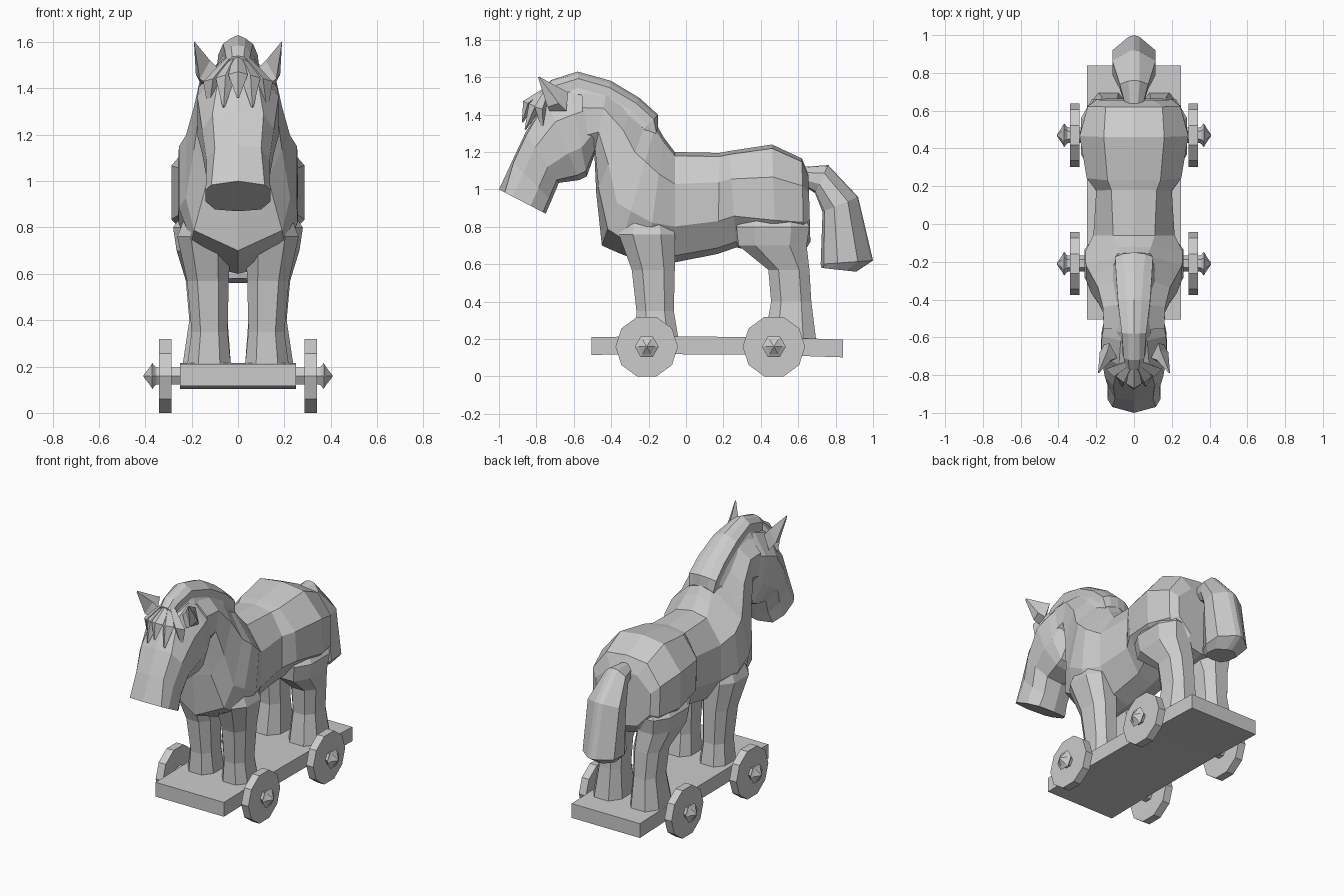
import bpy, bmesh, math
from mathutils import Vector

mat = bpy.data.materials.new("plain grey")
mat.diffuse_color = (0.6, 0.6, 0.6, 1)


def loft(name, rings, mirror=False):
    """Skin a list of equal-sized point rings, cap both ends, optionally mirror in x."""
    bm = bmesh.new()
    for s in ((1, -1) if mirror else (1,)):
        vs = [[bm.verts.new((p[0] * s, p[1], p[2])) for p in r] for r in rings]
        n = len(vs[0])
        for a, b in zip(vs, vs[1:]):
            for i in range(n):
                j = (i + 1) % n
                bm.faces.new((a[i], a[j], b[j], b[i]))
        bm.faces.new(vs[0])
        bm.faces.new(vs[-1])
    bmesh.ops.recalc_face_normals(bm, faces=bm.faces)
    me = bpy.data.meshes.new(name)
    bm.to_mesh(me)
    bm.free()
    me.materials.append(mat)
    ob = bpy.data.objects.new(name, me)
    bpy.context.collection.objects.link(ob)
    return ob


def section(top, bot, wt, wm, wb, kt=.93, kb=.88):
    """Ten-sided cross-section with a centre ridge, from a top to a bottom point in yz."""
    t, b = Vector((0, *top)), Vector((0, *bot))
    mid, h = (t + b) / 2, (t - b) / 2
    half = [(wt, kt), (wm, 0.42), (wm, -0.35), (wb, -kb)]
    pts = [(0, 1)] + half + [(0, -1)] + [(-x, k) for x, k in reversed(half)]
    return [mid + h * k + Vector((x, 0, 0)) for x, k in pts]


def leg_ring(z, y0, y1, x0, x1):
    """Horizontal rectangle with chamfered corners."""
    cx, cy, hx, hy = (x0 + x1) / 2, (y0 + y1) / 2, (x1 - x0) / 2, (y1 - y0) / 2
    shape = [(1, .5), (.5, 1), (-.5, 1), (-1, .5), (-1, -.5), (-.5, -1), (.5, -1), (1, -.5)]
    return [(cx + hx * a, cy + hy * b, z) for a, b in shape]


def disc(x, r, n, y, z):
    return [(x, y + r * math.cos(2 * math.pi * i / n), z + r * math.sin(2 * math.pi * i / n))
            for i in range(n)]


# Torso running from the rump forward into the chest and neck
loft("body_and_neck", [section(*r) for r in [
    ((.655, 1.08), (.665, .72), .10, .20, .11),
    ((.62, 1.165), (.63, .66), .15, .245, .13),
    ((.46, 1.24), (.48, .64), .16, .288, .13),
    ((.23, 1.205), (.27, .69), .14, .25, .14),
    ((.18, 1.195), (.17, .655), .12, .20, .11),
    ((-.06, 1.20), (-.06, .61), .11, .215, .11),
    ((-.12, 1.28), (-.21, .60), .09, .258, .17),
    ((-.16, 1.35), (-.36, .66), .07, .255, .20, .93, .78),
    ((-.20, 1.40), (-.45, .70), .06, .225, .19, .93, .75),
    ((-.28, 1.46), (-.48, .98), .06, .19, .13),
    ((-.42, 1.53), (-.49, 1.20), .06, .165, .11),
    ((-.56, 1.55), (-.54, 1.16), .06, .16, .08)]])

# Head pointing down to the muzzle
loft("head", [section(*r) for r in [
    ((-.50, 1.53), (-.48, 1.21), .06, .15, .10),
    ((-.62, 1.54), (-.53, 1.07), .07, .17, .12),
    ((-.75, 1.49), (-.57, 1.05), .08, .175, .12),
    ((-.86, 1.30), (-.68, 1.035), .11, .155, .10),
    ((-.93, 1.15), (-.72, .94), .10, .135, .09),
    ((-1.0, 1.0), (-.75, .87), .115, .14, .10, .75)]])

# Ears
loft("ears", [[(.09, -.71, 1.49), (.13, -.73, 1.42), (.16, -.64, 1.42), (.13, -.63, 1.52)],
              [(.12, -.72, 1.52), (.165, -.74, 1.44), (.182, -.68, 1.46), (.14, -.67, 1.54)],
              [(.186, -.79, 1.60), (.19, -.79, 1.595), (.19, -.785, 1.60), (.188, -.785, 1.603)]],
     mirror=True)

# Mane along the neck crest
loft("mane", [section(*r) for r in [
    ((-.77, 1.54), (-.74, 1.44), .025, .045, .05),
    ((-.72, 1.585), (-.68, 1.47), .03, .055, .07),
    ((-.58, 1.63), (-.57, 1.50), .03, .065, .09, .8),
    ((-.40, 1.58), (-.44, 1.46), .04, .085, .10, .8),
    ((-.25, 1.49), (-.31, 1.39), .05, .095, .11, .8),
    ((-.15, 1.40), (-.23, 1.32), .06, .10, .11, .8),
    ((-.15, 1.33), (-.18, 1.25), .05, .09, .09)]])

# Forelock strands fanned over the forehead
for i in range(-2, 3):
    a = abs(i)
    tip = Vector((.062 * i, (-.875, -.86, -.765)[a], (1.36, 1.32, 1.31)[a]))
    root = Vector((.01 * i, -.735, 1.545))
    mid = Vector((.054 * i, -.845 + .03 * a, 1.46 - .015 * a))

    def diamond(c, r):
        return [c + Vector(d) * r for d in ((1, .2 * a, 0), (0, -.6, .3), (-1, .2 * a, 0), (0, .8, -.5))]
    loft("forelock_strand", [diamond(root, .018), diamond(mid, .042), diamond(tip, .005)])

# Tail with a ridge along its back
loft("tail", [section(*r) for r in [
    ((.62, 1.12), (.63, 1.02), .02, .045, .03),
    ((.76, 1.13), (.69, .98), .03, .075, .04),
    ((.92, .96), (.73, .88), .03, .115, .06),
    ((1.0, .62), (.72, .60), .03, .115, .08),
    ((.91, .56), (.725, .58), .03, .08, .06)]])

# Legs
loft("front_legs", [leg_ring(*r) for r in [
    (.92, -.32, -.10, .07, .20), (.76, -.36, -.06, .03, .262), (.57, -.29, -.06, .04, .22),
    (.35, -.265, -.065, .045, .20), (.20, -.27, -.04, .03, .22)]], mirror=True)
loft("hind_legs", [leg_ring(*r) for r in [
    (.92, .34, .60, .07, .20), (.80, .27, .66, .05, .28), (.70, .28, .645, .04, .265),
    (.57, .44, .66, .04, .225), (.40, .455, .67, .045, .21), (.20, .42, .695, .03, .24)]],
     mirror=True)

# Platform
loft("platform", [[(-.25, y, z), (.25, y, z), (.25, y, z + .095), (-.25, y, z + .095)]
                  for y, z in ((-.505, .115), (-.2, .12), (.45, .115), (.84, .102))])

# Axles, wheels and pointed hubs
for end, y in (("front", -.21), ("rear", .47)):
    zc = .159
    loft(end + "_axle", [disc(x, .042, 6, y, zc) for x in (-.35, .35)])
    loft(end + "_wheels", [disc(x, .167, 10, y, zc) for x in (.288, .34)], mirror=True)
    loft(end + "_hubs", [disc(x, r, 6, y, zc) for x, r in
                         ((.335, .035), (.355, .045), (.37, .064), (.38, .045), (.408, .004))],
         mirror=True)
